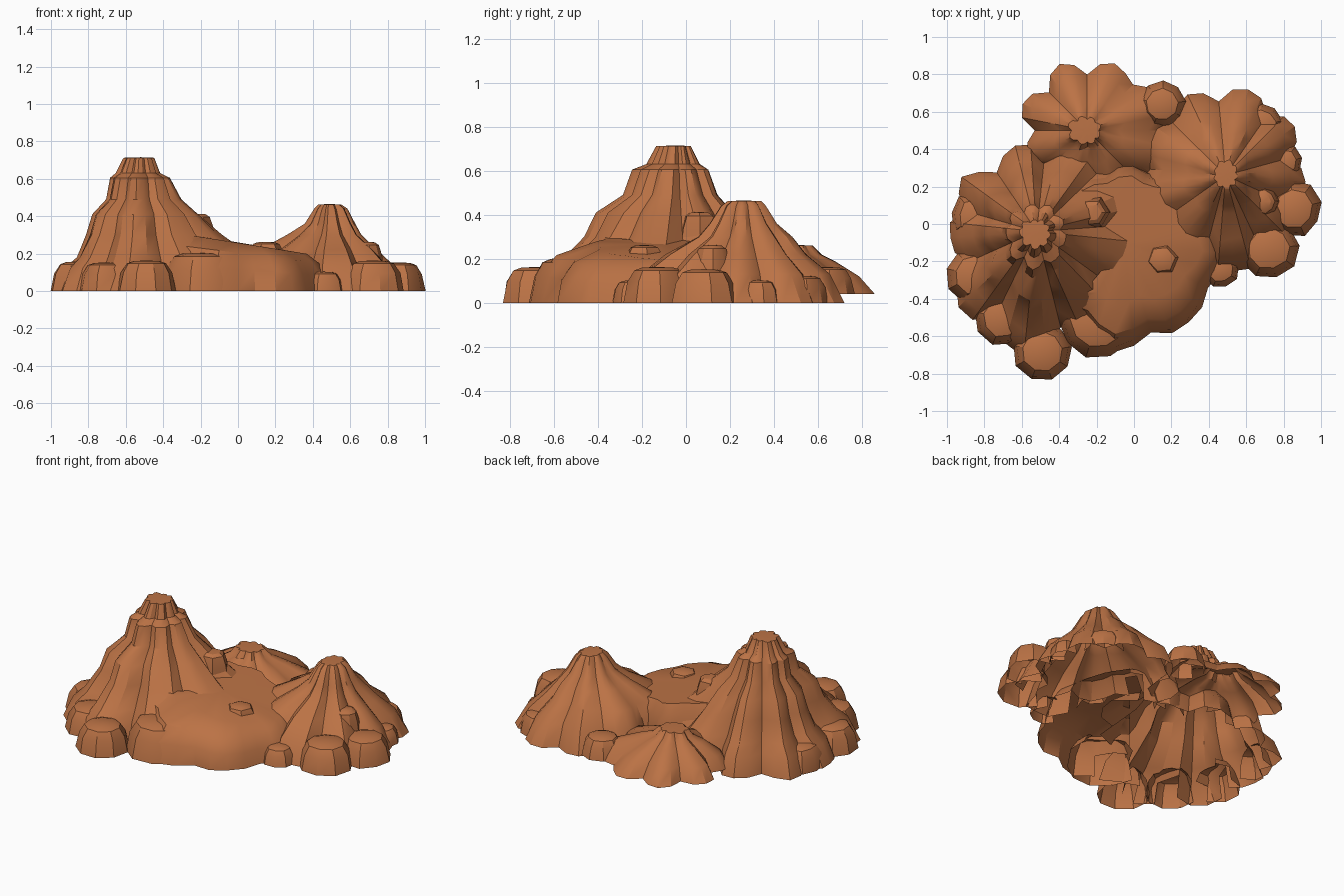
import bpy, bmesh, math, random
from mathutils import Vector
from mathutils.bvhtree import BVHTree

if "Cube" in bpy.data.objects:
    bpy.data.objects.remove(bpy.data.objects["Cube"])

random.seed(4)
rock = bpy.data.materials.new("terracotta rock")
rock.diffuse_color = (0.50, 0.17, 0.06, 1)
rock.use_nodes = True
rock.node_tree.nodes["Principled BSDF"].inputs["Base Color"].default_value = rock.diffuse_color
parts = []


def loft(name, cx, cy, rings, sides=18, wobble=0.04, tilt=0.0, lobes=0, bulge=0.0):
    """Open-bottomed shell. Each ring: z, then reach to east, north, west, south.
    Lobes scallop the outline into rounded buttresses with creases between."""
    bm = bmesh.new()
    rows = []
    sides = lobes * 4 if lobes else sides
    turn = random.uniform(0, 0.3)
    flutes = [1 + random.uniform(-wobble, wobble) for _ in range(sides)]
    for z, *reach in rings:
        row = []
        for i, flute in enumerate(flutes):
            a = math.tau * i / sides
            r = 1 + bulge * (abs(math.sin(lobes * a / 2)) - 0.7)
            a += turn
            c, s = math.cos(a), math.sin(a)
            r *= (reach[0] if c > 0 else reach[2]) * c * c \
                + (reach[1] if s > 0 else reach[3]) * s * s
            r *= flute + random.uniform(-wobble, wobble) * 0.3
            row.append(bm.verts.new((cx + r * c, cy + r * s, z * (1 - tilt * r * c))))
        rows.append(row)
    for lo, hi in zip(rows, rows[1:]):
        for i in range(sides):
            j = (i + 1) % sides
            bm.faces.new((lo[i], lo[j], hi[j], hi[i]))
    top = bm.verts.new((cx, cy, rings[-1][0] + 0.003))
    for i in range(sides):
        bm.faces.new((rows[-1][i], rows[-1][(i + 1) % sides], top))
    mesh = bpy.data.meshes.new(name)
    bm.to_mesh(mesh)
    bm.free()
    mesh.materials.append(rock)
    ob = bpy.data.objects.new(name, mesh)
    bpy.context.collection.objects.link(ob)
    parts.append(ob)


def boulder(name, x, y, r, top, base=0.0, sides=9):
    """Chunky lobe: sloped wall, bevelled shoulder, flat crown."""
    steps = ((0, 1), (0.6, 0.88), (0.92, 0.68), (1, 0.45))
    rings = [[base + (top - base) * f] + [r * s] * 4 for f, s in steps]
    loft(name, x, y, rings, sides, 0.06)


# Tall left peak
loft("tall_peak", -0.52, -0.04, [
    (0.00, .75, .46, .45, .63),
    (0.12, .66, .42, .40, .58),
    (0.18, .59, .37, .33, .51),
    (0.30, .42, .31, .28, .40),
    (0.41, .30, .25, .25, .35),
    (0.49, .21, .18, .18, .23),
    (0.605, .15, .14, .16, .19),
    (0.63, .10, .10, .13, .13),
    (0.712, .07, .06, .09, .09)], lobes=9, bulge=0.2)

# Lower right peak
loft("low_peak", 0.49, 0.26, [
    (0.00, .40, .45, .48, .50),
    (0.13, .33, .39, .43, .45),
    (0.22, .24, .28, .38, .34),
    (0.30, .16, .22, .23, .20),
    (0.36, .13, .15, .13, .15),
    (0.44, .09, .10, .08, .10),
    (0.462, .06, .08, .06, .07)], lobes=9, bulge=0.2)

# Flat rear mound, its rim a little above the ground
loft("rear_mound", -0.25, 0.50, [
    (0.04, .46, .35, .34, .30),
    (0.12, .38, .28, .29, .27),
    (0.19, .20, .17, .18, .18),
    (0.22, .11, .11, .13, .10),
    (0.26, .07, .07, .10, .07)], lobes=8, bulge=0.2)

# Saddle and sloping front apron joining the peaks
loft("saddle_apron", -0.05, -0.10, [
    (0.00, .52, .40, .45, .56),
    (0.12, .50, .39, .44, .54),
    (0.21, .46, .37, .42, .47),
    (0.265, .40, .34, .40, .32)], tilt=0.6, lobes=8, bulge=0.08)

# Rim boulders around the foot, about as high as their radius
rim = [(-.84, .04, .14), (-.85, -.27, .155), (-.70, -.50, .15), (-.49, -.68, .16),
       (-.20, -.53, .20), (.46, -.24, .10), (.72, -.13, .16), (.85, .08, .15),
       (.80, .33, .10), (.68, .53, .12)]
for k, (x, y, r) in enumerate(rim):
    boulder("rim_boulder_%d" % (k + 1), x, y, r, r)
boulder("rear_boulder", .15, .64, .12, .16, .04)

# Small knob and loose stones on the slopes
boulder("low_peak_knob", .69, .12, .09, .26, .08)
boulder("front_stone", .15, -.19, .10, .26, .15, 6)
boulder("slope_stone", -.22, .06, .10, .41, .22, 6)

# Drop faces buried inside a neighbouring shell, then shade
rays = [Vector(d) for d in ((0, 0, 1), (1, .3, .02), (-1, -.3, .02), (.3, -1, .02), (-.3, 1, .02))]
trees = [BVHTree.FromPolygons([v.co for v in o.data.vertices],
                              [p.vertices[:] for p in o.data.polygons]) for o in parts]
for ob, own in zip(parts, trees):
    others = [t for t in trees if t is not own]
    bm = bmesh.new()
    bm.from_mesh(ob.data)
    lift = Vector((0, 0, 0.005))
    hidden = {v: {k for k, t in enumerate(others)
                  if all(t.ray_cast(v.co + lift, d)[0] for d in rays)} for v in bm.verts}
    buried = [f for f in bm.faces if set.intersection(*(hidden[v] for v in f.verts))]
    bmesh.ops.delete(bm, geom=buried, context='FACES')
    bm.to_mesh(ob.data)
    bm.free()
    bpy.ops.object.select_all(action='DESELECT')
    ob.select_set(True)
    bpy.context.view_layer.objects.active = ob
    bpy.ops.object.shade_smooth_by_angle(angle=math.radians(32))
